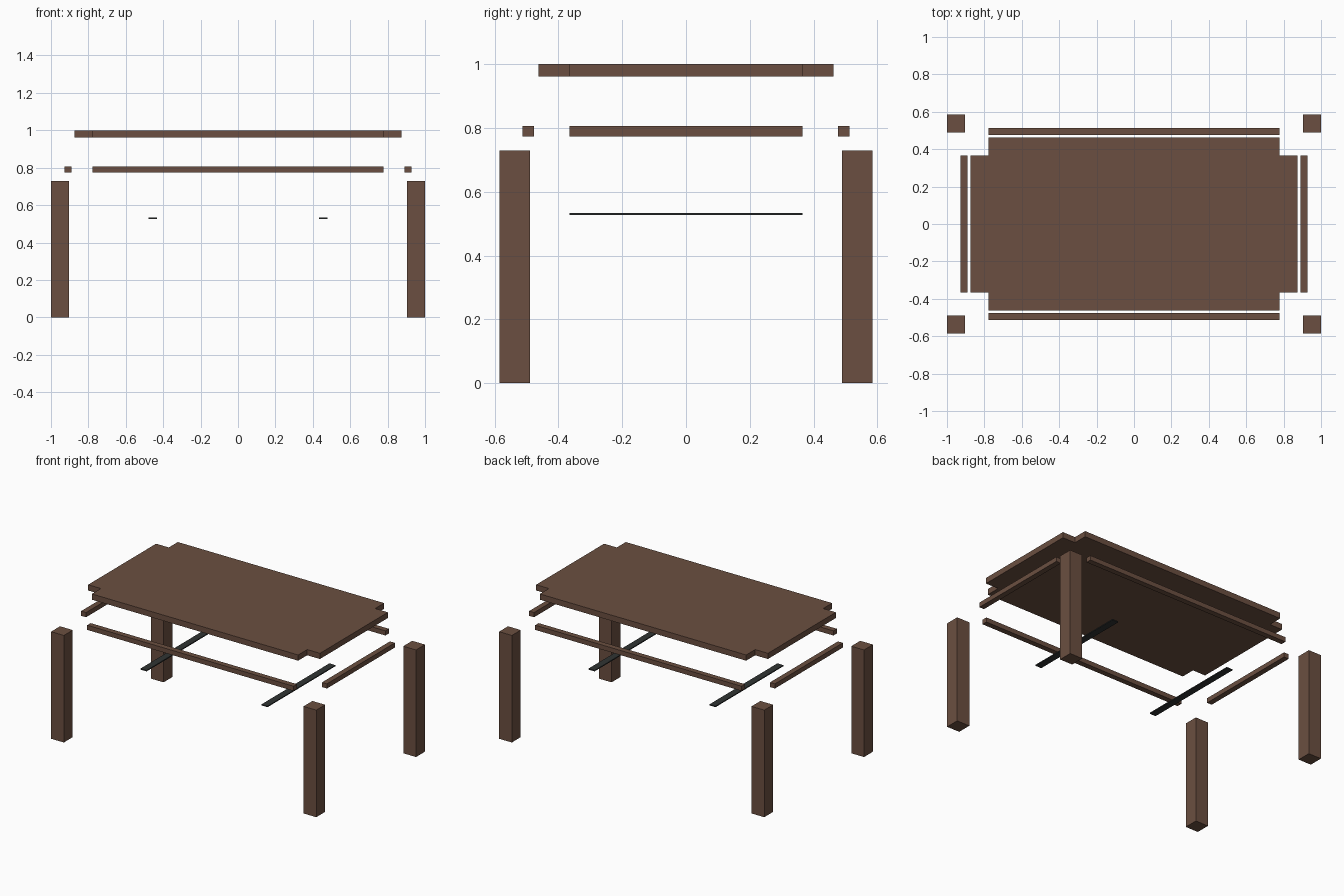
import bpy
import bmesh

if "Cube" in bpy.data.objects:
    bpy.data.objects.remove(bpy.data.objects["Cube"])


def make_material(name, colour):
    mat = bpy.data.materials.new(name)
    mat.diffuse_color = (*colour, 1.0)
    mat.use_nodes = True
    mat.node_tree.nodes["Principled BSDF"].inputs["Base Color"].default_value = mat.diffuse_color
    return mat


wood = make_material("brown wood", (0.147, 0.078, 0.052))
metal = make_material("dark metal", (0.030, 0.034, 0.033))


def box(name, x, y, z, mat):
    """Box from (min, max) ranges on each axis."""
    bm = bmesh.new()
    bmesh.ops.create_cube(bm, size=1.0)
    for v in bm.verts:
        v.co = [r[0] if c < 0 else r[1] for c, r in zip(v.co, (x, y, z))]
    mesh = bpy.data.meshes.new(name)
    bm.to_mesh(mesh)
    bm.free()
    mesh.materials.append(mat)
    obj = bpy.data.objects.new(name, mesh)
    bpy.context.collection.objects.link(obj)
    return obj


def side(sign, near, far):
    """Range on the chosen side of the centre."""
    return tuple(sorted((sign * near, sign * far)))


LONG = (-0.778, 0.778)
SHORT = (-0.366, 0.366)
TOP_Z = (0.961, 1.0)
RAIL_Z = (0.774, 0.806)

# Tabletop: main panel between the long rails
box("tabletop_panel", LONG, (-0.463, 0.463), TOP_Z, wood)

for s, label in ((-1, "left"), (1, "right")):
    # Tabletop tongue, end rail and metal support bar at each end
    box(f"tabletop_end_{label}", side(s, 0.778, 0.874), SHORT, TOP_Z, wood)
    box(f"end_rail_{label}", side(s, 0.89, 0.927), SHORT, RAIL_Z, wood)
    box(f"support_bar_{label}", side(s, 0.433, 0.479), SHORT, (0.527, 0.534), metal)

for t, row in ((-1, "front"), (1, "back")):
    # Long rail and the two corner legs on each long side
    box(f"long_rail_{row}", LONG, side(t, 0.476, 0.513), RAIL_Z, wood)
    for s, label in ((-1, "left"), (1, "right")):
        box(f"{row}_leg_{label}", side(s, 0.904, 1.0), side(t, 0.489, 0.585),
            (0.0, 0.73), wood)
